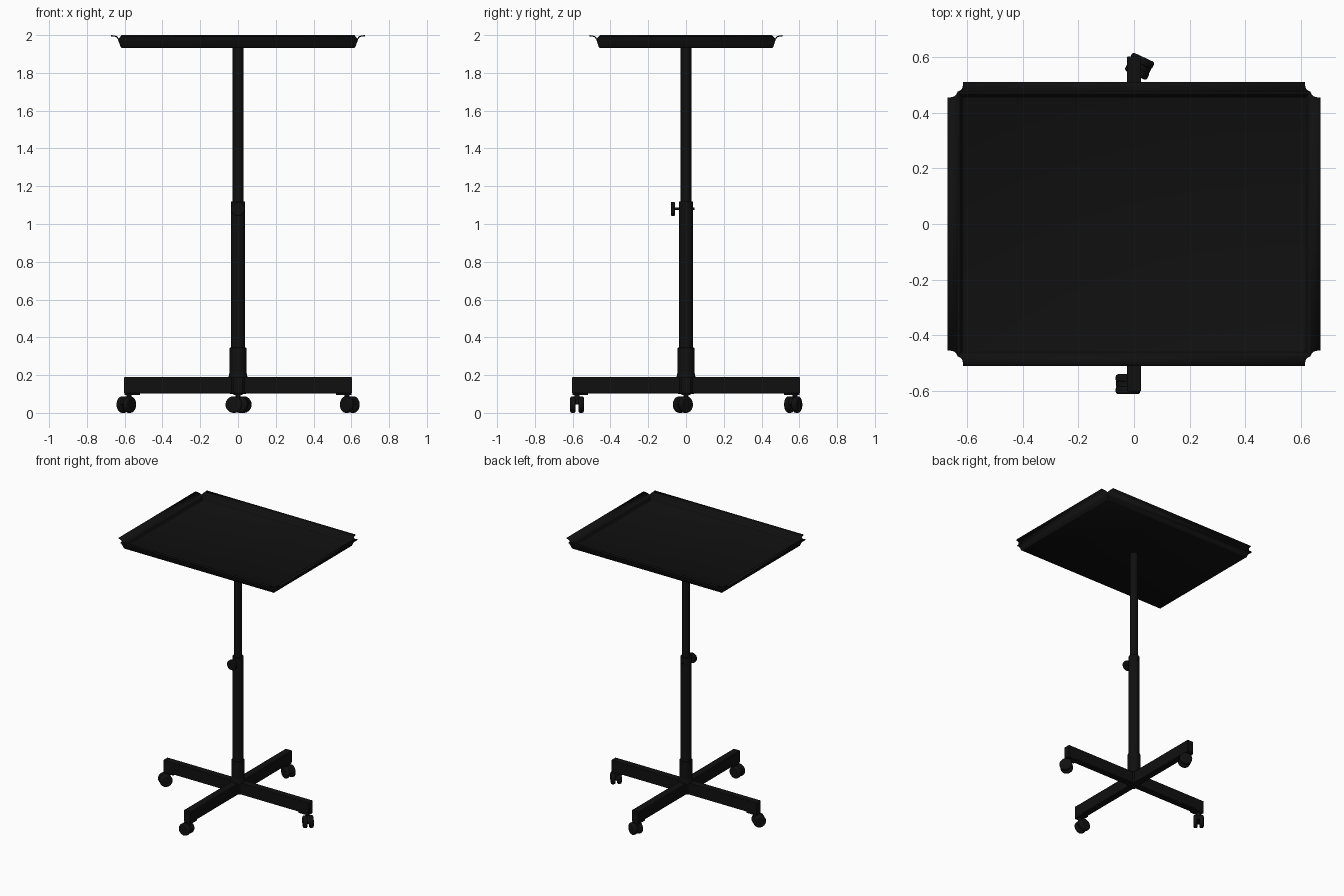
import bpy, bmesh, math
from mathutils import Matrix, Vector

if "Cube" in bpy.data.objects:
    bpy.data.objects.remove(bpy.data.objects["Cube"])

black = bpy.data.materials.new("black_paint")
black.diffuse_color = (0.005, 0.005, 0.005, 1)
black.use_nodes = True
black.node_tree.nodes["Principled BSDF"].inputs["Base Color"].default_value = black.diffuse_color


def add(name, bm, matrix=Matrix(), bevel=0, segs=2):
    me = bpy.data.meshes.new(name)
    bm.to_mesh(me)
    bm.free()
    ob = bpy.data.objects.new(name, me)
    bpy.context.collection.objects.link(ob)
    ob.matrix_world = matrix
    me.materials.append(black)
    if bevel:
        m = ob.modifiers.new("bevel", 'BEVEL')
        m.width, m.segments, m.limit_method = bevel, segs, 'ANGLE'
    bpy.context.view_layer.objects.active = ob
    bpy.ops.object.select_all(action='DESELECT')
    ob.select_set(True)
    bpy.ops.object.shade_smooth_by_angle(angle=math.radians(40))
    return ob


def rod(name, a, b, r1, r2=None, sides=32, matrix=Matrix(), bevel=0, segs=2):
    a, b = Vector(a), Vector(b)
    bm = bmesh.new()
    bmesh.ops.create_cone(bm, cap_ends=True, segments=sides, radius1=r1,
                          radius2=r1 if r2 is None else r2, depth=(b - a).length)
    rot = Vector((0, 0, 1)).rotation_difference(b - a).to_matrix().to_4x4()
    bm.transform(Matrix.Translation((a + b) / 2) @ rot)
    return add(name, bm, matrix, bevel, segs)


def box(name, lo, hi, matrix=Matrix(), bevel=0):
    lo, hi = Vector(lo), Vector(hi)
    bm = bmesh.new()
    bmesh.ops.create_cube(bm, size=1)
    bm.transform(Matrix.Translation((lo + hi) / 2) @ Matrix.Diagonal((*(hi - lo), 1)))
    return add(name, bm, matrix, bevel)


# Tray: floor, flared walls joined at the corners, then four separate lips
HX, HY = 0.613, 0.453
bm = bmesh.new()
rings = []
for d, z in ((0, 1.937), (0.005, 1.94), (0.012, 1.96), (0.019, 1.98)):
    rings.append([bm.verts.new((sx * (HX + d), sy * (HY + d), z))
                  for sx, sy in ((-1, -1), (1, -1), (1, 1), (-1, 1))])
bm.faces.new(rings[0])
for inner, outer in zip(rings, rings[1:]):
    for i in range(4):
        j = (i + 1) % 4
        bm.faces.new((inner[i], outer[i], outer[j], inner[j]))
corner = ((-1, -1), (1, -1), (1, 1), (-1, 1))
for i in range(4):
    j = (i + 1) % 4
    prev = (rings[-1][i], rings[-1][j])
    along_x = i % 2 == 0
    # d: outward offset, e: end offset along the edge
    for d, e, z in ((0.023, 0.012, 1.989), (0.03, 0.007, 1.995),
                    (0.04, 0.004, 1.998), (0.058, 0.002, 2.0)):
        ox, oy = (e, d) if along_x else (d, e)
        cur = [bm.verts.new((corner[k][0] * (HX + ox), corner[k][1] * (HY + oy), z))
               for k in (i, j)]
        bm.faces.new((prev[0], cur[0], cur[1], prev[1]))
        prev = cur
tray = add("tray", bm)
sol = tray.modifiers.new("thickness", 'SOLIDIFY')
sol.thickness, sol.offset = 0.006, -1

# Telescopic post
rod("upper_post", (0, 0, 1.0), (0, 0, 1.934), 0.028)
rod("lower_post", (0, 0, 0.1), (0, 0, 1.12), 0.038, bevel=0.003)
rod("post_socket", (0, 0, 0.1), (0, 0, 0.345), 0.044, bevel=0.003)
rod("socket_weld", (0, 0, 0.185), (0, 0, 0.225), 0.051, 0.043)

# Height clamp: screw and round knob on the front
rod("clamp_screw", (0, -0.07, 1.08), (0, 0.046, 1.08), 0.007, sides=16)
rod("clamp_knob", (0, -0.08, 1.08), (0, -0.059, 1.08), 0.037, bevel=0.004)

# Crossed base legs
box("side_legs", (-0.603, -0.026, 0.102), (0.603, 0.026, 0.19), bevel=0.004)
box("front_back_legs", (-0.026, -0.603, 0.102), (0.026, 0.603, 0.19), bevel=0.004)


# Twin-wheel swivel caster, rolling along its local x
def caster(side, x, y, angle):
    m = Matrix.Translation((x, y, 0)) @ Matrix.Rotation(math.radians(angle), 4, 'Z')
    off, zc = 0.022, 0.044
    for s in (-1, 1):
        rod(side + "_caster_wheel", (off, s * 0.007, zc), (off, s * 0.036, zc),
            0.044, matrix=m, bevel=0.009, segs=3)
    bm = bmesh.new()
    pts = [(off + 0.042 * math.cos(t * math.pi / 12), zc + 0.042 * math.sin(t * math.pi / 12))
           for t in range(13)]
    f = bm.faces.new([bm.verts.new((px, -0.009, pz)) for px, pz in pts])
    ext = bmesh.ops.extrude_face_region(bm, geom=[f])
    bmesh.ops.translate(bm, vec=(0, 0.018, 0),
                        verts=[v for v in ext["geom"] if isinstance(v, bmesh.types.BMVert)])
    bmesh.ops.recalc_face_normals(bm, faces=bm.faces)
    add(side + "_caster_hood", bm, m)
    rod(side + "_caster_stem", (0, 0, 0.05), (0, 0, 0.11), 0.013, sides=20, matrix=m)
    # mounting pad under the leg end
    a = math.atan2(y, x)
    box(side + "_caster_pad", (0.52, -0.025, 0.094), (0.6, 0.025, 0.104),
        Matrix.Rotation(a, 4, 'Z'))


for side, x, y, ang in (("left", -0.577, 0, 230), ("right", 0.577, 0, -48),
                        ("front", 0, -0.577, 180), ("back", 0, 0.577, -25)):
    caster(side, x, y, ang)
